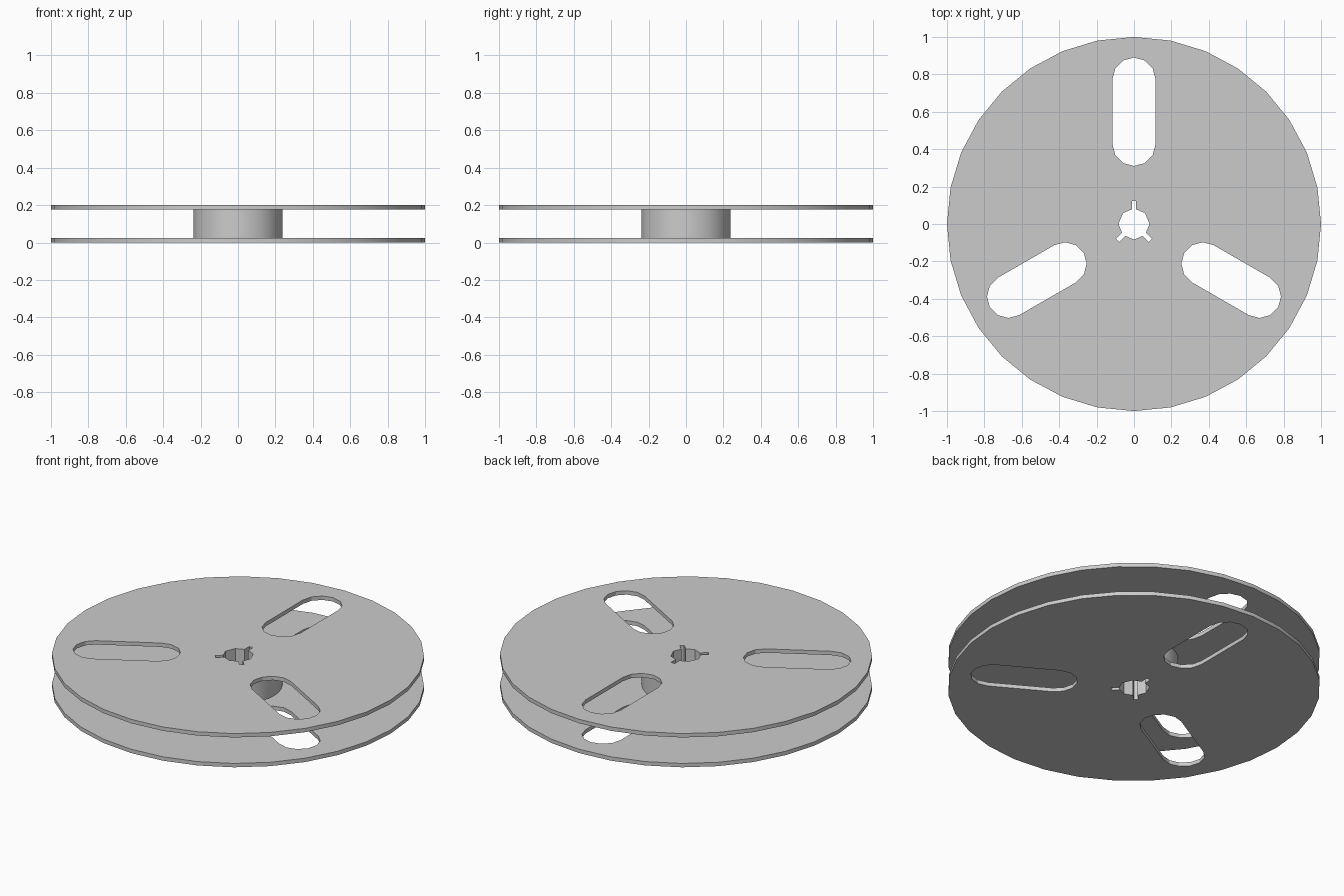
import bpy, bmesh
from math import sin, cos, pi, radians
from mathutils import Matrix, Vector

if "Cube" in bpy.data.objects:
    bpy.data.objects.remove(bpy.data.objects["Cube"])


def circle(r, n):
    return [Vector((r * cos(2 * pi * i / n), r * sin(2 * pi * i / n), 0)) for i in range(n)]


def slot(angle, y0=0.425, y1=0.775, r=0.115):
    # rounded slot pointing along +y, then turned about the centre
    pts = [Vector((r * cos(i * pi / 6), y1 + r * sin(i * pi / 6), 0)) for i in range(7)]
    pts += [Vector((r * cos(i * pi / 6), y0 + r * sin(i * pi / 6), 0)) for i in range(6, 13)]
    turn = Matrix.Rotation(radians(angle), 3, 'Z')
    return [turn @ p for p in pts]


def spindle_hole(r=0.083, tip=0.123, w=0.012):
    # eight-sided bore with three key notches
    pts = []
    for a in range(0, 360, 45):
        turn = Matrix.Rotation(radians(a), 3, 'Z')
        if a in (90, 225, 315):
            local = [(r - 0.005, -w), (tip, -w), (tip, w), (r - 0.005, w)]
        else:
            local = [(r, 0)]
        pts += [turn @ Vector((x, y, 0)) for x, y in local]
    return pts


def plate(name, loops, z0, z1):
    # filled outline with holes, extruded from z0 to z1
    cu = bpy.data.curves.new(name + "_profile", 'CURVE')
    cu.dimensions = '2D'
    cu.fill_mode = 'BOTH'
    cu.extrude = (z1 - z0) / 2
    for pts in loops:
        sp = cu.splines.new('POLY')
        sp.points.add(len(pts) - 1)
        for p, co in zip(sp.points, pts):
            p.co = (co.x, co.y, 0, 1)
        sp.use_cyclic_u = True
    tmp = bpy.data.objects.new(name + "_profile", cu)
    bpy.context.collection.objects.link(tmp)
    dg = bpy.context.evaluated_depsgraph_get()
    me = bpy.data.meshes.new_from_object(tmp.evaluated_get(dg))
    bpy.data.objects.remove(tmp)

    bm = bmesh.new()
    bm.from_mesh(me)
    bmesh.ops.remove_doubles(bm, verts=bm.verts, dist=1e-5)
    bmesh.ops.translate(bm, verts=bm.verts, vec=(0, 0, (z0 + z1) / 2))
    bmesh.ops.recalc_face_normals(bm, faces=bm.faces)
    bm.to_mesh(me)
    bm.free()
    me.name = name
    ob = bpy.data.objects.new(name, me)
    bpy.context.collection.objects.link(ob)
    bpy.ops.object.select_all(action='DESELECT')
    ob.select_set(True)
    bpy.context.view_layer.objects.active = ob
    bpy.ops.object.shade_smooth_by_angle(angle=radians(25))
    return ob


H, T = 0.2, 0.023
flange = [circle(1.0, 32), spindle_hole()] + [slot(a) for a in (0, 120, 240)]

# two flanges with window slots, joined by the hub
plate("lower_flange", flange, 0, T)
plate("upper_flange", flange, H - T, H)
plate("hub", [circle(0.238, 32), spindle_hole()], T, H - T)
